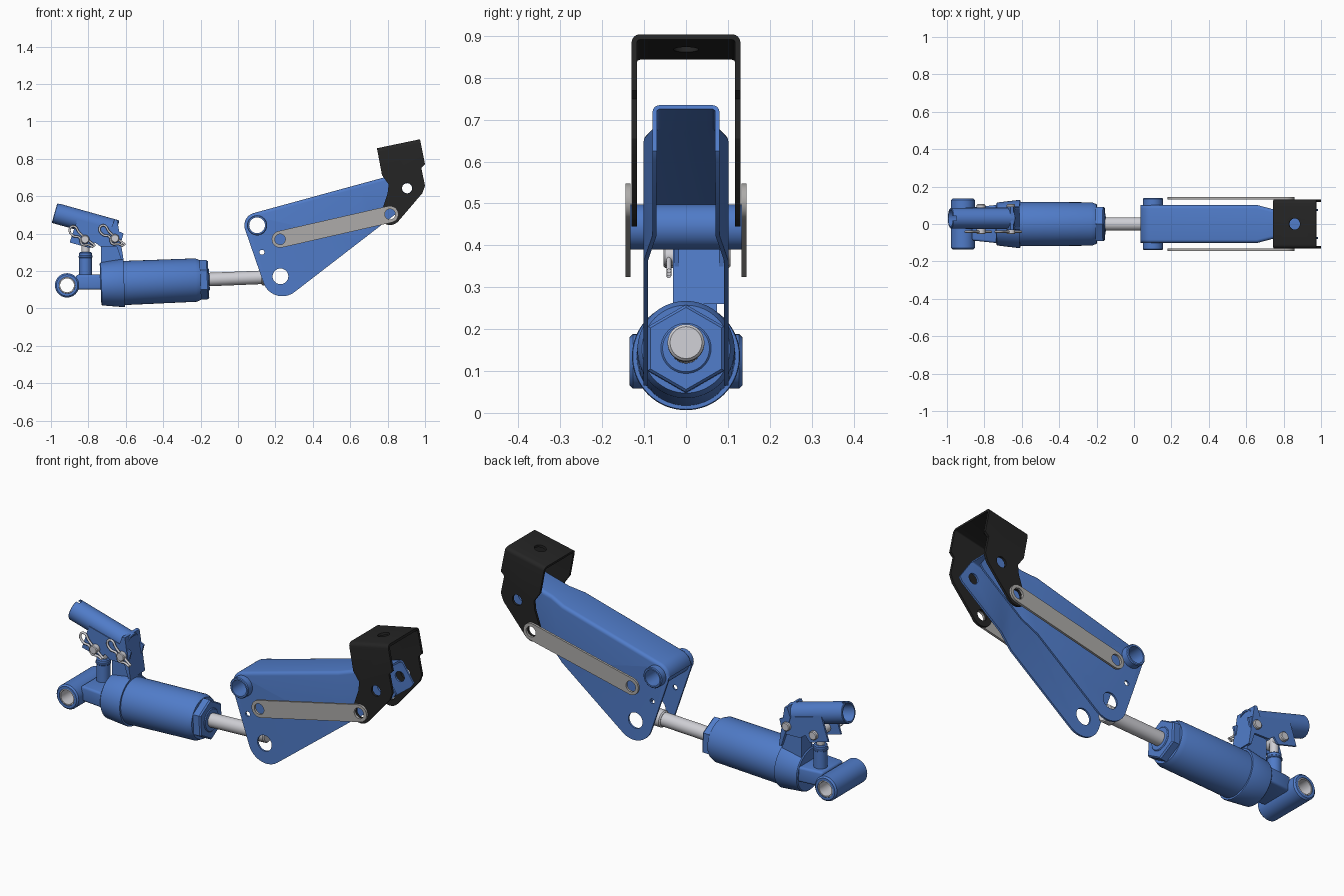
import bpy, bmesh, math
from mathutils import Vector, Matrix

if "Cube" in bpy.data.objects:
    bpy.data.objects.remove(bpy.data.objects["Cube"])


def material(name, c):
    m = bpy.data.materials.new(name)
    m.diffuse_color = (*c, 1)
    m.use_nodes = True
    m.node_tree.nodes["Principled BSDF"].inputs["Base Color"].default_value = m.diffuse_color
    return m


BLUE = material("blue_paint", (0.08, 0.20, 0.58))
BLACK = material("black_paint", (0.018, 0.018, 0.018))
STEEL = material("steel", (0.62, 0.62, 0.66))
GREY = material("grey_steel", (0.42, 0.41, 0.40))


def finish(bm, name, mat):
    me = bpy.data.meshes.new(name)
    bm.to_mesh(me)
    bm.free()
    ob = bpy.data.objects.new(name, me)
    bpy.context.collection.objects.link(ob)
    if mat:
        me.materials.append(mat)
    return ob


def lathe(name, prof, origin, direction, mat, n=40, ring=False):
    """Spin (distance, radius) points round an axis."""
    rot = Vector((1, 0, 0)).rotation_difference(Vector(direction)).to_matrix()
    bm = bmesh.new()
    rows = [[bm.verts.new(Vector(origin) + rot @ Vector((s, r * math.sin(a), r * math.cos(a))))
             for a in [2 * math.pi * i / n for i in range(n)]] for s, r in prof]
    pairs = list(zip(rows, rows[1:])) + ([(rows[-1], rows[0])] if ring else [])
    for a, b in pairs:
        for i in range(n):
            j = (i + 1) % n
            bm.faces.new((a[i], a[j], b[j], b[i]))
    bmesh.ops.remove_doubles(bm, verts=bm.verts, dist=1e-5)
    bmesh.ops.recalc_face_normals(bm, faces=bm.faces)
    return finish(bm, name, mat)


def rod(name, origin, direction, s0, s1, r, mat, b=0.004, n=40):
    return lathe(name, [(s0, 0), (s0, r - b), (s0 + b, r), (s1 - b, r), (s1, r - b), (s1, 0)],
                 origin, direction, mat, n)


def tube(name, origin, direction, s0, s1, r, ri, mat, b=0.004):
    return lathe(name, [(s0, ri), (s0, r - b), (s0 + b, r), (s1 - b, r), (s1, r - b), (s1, ri)],
                 origin, direction, mat, ring=True)


def prism_bm(poly, y0, y1):
    bm = bmesh.new()
    a = [bm.verts.new((x, y0, z)) for x, z in poly]
    b = [bm.verts.new((x, y1, z)) for x, z in poly]
    bm.faces.new(a)
    bm.faces.new(b)
    for i in range(len(poly)):
        j = (i + 1) % len(poly)
        bm.faces.new((a[i], a[j], b[j], b[i]))
    bmesh.ops.recalc_face_normals(bm, faces=bm.faces)
    return bm


def prism(name, poly, y0, y1, mat):
    return finish(prism_bm(poly, y0, y1), name, mat)


def arc(x, z, r, a0, a1, n=10):
    return [(x + r * math.cos(math.radians(a0 + (a1 - a0) * i / n)),
             z + r * math.sin(math.radians(a0 + (a1 - a0) * i / n))) for i in range(n + 1)]


def apply(ob, mod):
    bpy.context.view_layer.objects.active = ob
    bpy.ops.object.modifier_apply(modifier=mod.name)


def cut(ob, cutter):
    m = ob.modifiers.new("cut", 'BOOLEAN')
    m.operation, m.solver, m.object = 'DIFFERENCE', 'EXACT', cutter
    cutter.hide_render = True
    apply(ob, m)
    bpy.data.objects.remove(cutter)


def holes(ob, spots):
    for x, z, r in spots:
        cut(ob, rod("cutter", (x, 0, z), (0, 1, 0), -0.3, 0.3, r, None, 0.001, 32))


def folded_plate(name, bm, keep, radius, thick, mat):
    """Leave only the kept faces, round the folds and give it sheet thickness."""
    bmesh.ops.delete(bm, geom=[f for f in bm.faces if not keep(f)], context='FACES')
    folds = [e for e in bm.edges if len(e.link_faces) == 2
             and sum(abs(f.normal.y) > 0.7 for f in e.link_faces) == 1]
    bmesh.ops.bevel(bm, geom=folds, offset=radius, segments=4, profile=0.5,
                    affect='EDGES', clamp_overlap=False)
    ob = finish(bm, name, mat)
    m = ob.modifiers.new("sheet", 'SOLIDIFY')
    m.thickness, m.offset = thick, -1
    apply(ob, m)
    return ob


# Lifting arm: folded channel, narrower at the far end
outline = (arc(0.102, 0.444, 0.068, 196, 105) + [(0.91, 0.735), (0.985, 0.625), (0.97, 0.602)]
           + arc(0.237, 0.172, 0.107, -52, -164, 16))
bm = prism_bm(outline, -0.101, 0.101)
for x in (0.66, 0.74):
    bmesh.ops.bisect_plane(bm, geom=bm.verts[:] + bm.edges[:] + bm.faces[:],
                           plane_co=(x, 0, 0), plane_no=(1, 0, 0))
for v in bm.verts:
    if v.co.x > 0.7:
        v.co.y *= 0.79
bm.normal_update()
arm = folded_plate("lifting_arm", bm,
                   lambda f: abs(f.normal.y) > 0.7 or (f.normal.z > 0 and f.normal.x < 0.3),
                   0.018, 0.01, BLUE)
holes(arm, [(0.102, 0.444, 0.043), (0.227, 0.171, 0.042), (0.128, 0.30, 0.013),
            (0.904, 0.642, 0.027)])
tube("arm_pivot_tube", (0.102, 0, 0.444), (0, 1, 0), -0.138, 0.138, 0.054, 0.042, BLUE)

# Black saddle bracket
saddle = ([(0.743, 0.856), (0.973, 0.904), (1.0, 0.77), (0.98, 0.75), (1.0, 0.655), (0.985, 0.615)]
          + arc(0.813, 0.503, 0.058, -40, -165, 8)
          + [(0.80, 0.615), (0.805, 0.663), (0.77, 0.712)])
top = folded_plate("saddle_bracket", prism_bm(saddle, -0.13, 0.13),
                   lambda f: abs(f.normal.y) > 0.7 or f.calc_center_median().z > 0.87,
                   0.02, 0.013, BLACK)
holes(top, [(0.904, 0.642, 0.028), (0.813, 0.503, 0.028)])
cut(top, rod("cutter", (0.858, 0, 0.88), (-0.2, 0, 0.98), -0.06, 0.06, 0.03, None, 0.001, 32))

# Parallel links on both sides
for side, s in (("front", -1), ("back", 1)):
    link = prism("parallel_link_" + side, arc(0.225, 0.369, 0.045, 103, 283)
                 + arc(0.813, 0.503, 0.045, -77, 103), s * 0.132, s * 0.144, GREY)
    holes(link, [(0.225, 0.369, 0.028), (0.813, 0.503, 0.028)])

# Hydraulic cylinder, slightly tilted along its axis
O, D = (-0.914, 0, 0.123), Vector((1, 0, 0.041)).normalized()
lathe("cylinder_body", [(0.179, 0), (0.179, 0.110), (0.184, 0.115), (0.300, 0.129), (0.306, 0.127),
                        (0.306, 0.118), (0.69, 0.116), (0.715, 0.105), (0.715, 0)], O, D, BLUE, 64)
lathe("cylinder_nut", [(0.69, 0), (0.69, 0.105), (0.75, 0.105), (0.757, 0.098), (0.757, 0)],
      O, D, BLUE, 6)
rod("gland_ring", O, D, 0.75, 0.762, 0.06, BLUE)
rod("piston_rod", O, D, 0.74, 1.05, 0.036, STEEL)
rod("piston_rod_head", O, D, 1.04, 1.095, 0.044, STEEL, 0.006)

# Base eye with bushing, and the neck joining it to the cylinder
tube("base_eye", O, (0, 1, 0), -0.135, 0.135, 0.065, 0.044, BLUE, 0.008)
tube("base_bushing", O, (0, 1, 0), -0.133, 0.133, 0.0445, 0.037, STEEL, 0.002)
neck = [(-0.866, -0.088), (-0.715, -0.104), (-0.715, 0.104), (-0.866, 0.088)]
bm = prism_bm(neck, 0.10, 0.18)
bmesh.ops.bevel(bm, geom=bm.edges[:], offset=0.012, segments=3, profile=0.5, affect='EDGES')
ob = finish(bm, "base_neck", BLUE)
ob.data.transform(Matrix(((1, 0, 0, 0), (0, 0, 1, 0), (0, 1, 0, 0), (0, 0, 0, 1))))
ob.data.flip_normals()
cut(ob, rod("cutter", O, (0, 1, 0), -0.2, 0.2, 0.046, None))

# Hand pump: pedestal, plunger, handle socket with its cheeks
Y = 0.031
prism("pump_pedestal", [(-0.733, 0.18), (-0.733, 0.33), (-0.685, 0.34), (-0.67, 0.40),
                        (-0.635, 0.40), (-0.612, 0.20)], Y - 0.043, Y + 0.043, BLUE)
P = (-0.815, Y, 0)
rod("pump_barrel", P, (0, 0, 1), 0.16, 0.30, 0.034, BLUE, 0.005)
rod("pump_collar", P, (0, 0, 1), 0.27, 0.282, 0.038, BLUE, 0.003)
rod("pump_plunger", P, (0, 0, 1), 0.28, 0.40, 0.021, STEEL)
H, HD = (-0.981, Y, 0.510), Vector((0.963, 0, -0.27)).normalized()
socket = tube("handle_socket", H, HD, 0, 0.345, 0.055, 0.045, BLUE, 0.003)
cut(socket, prism("cutter", [(-1.05, 0.52), (-0.955, 0.52), (-0.94, 0.60), (-1.05, 0.60)],
                  Y - 0.012, Y + 0.012, None))
cheek = [(-0.86, 0.475), (-0.90, 0.352), (-0.79, 0.322), (-0.765, 0.352), (-0.735, 0.33),
         (-0.632, 0.328), (-0.612, 0.40), (-0.665, 0.425)]
for side, y in (("front", Y - 0.058), ("back", Y + 0.048)):
    prism("socket_cheek_" + side, cheek, y, y + 0.01, BLUE)
prism("pedestal_ear_plate", [(-0.68, 0.425), (-0.66, 0.475), (-0.645, 0.472), (-0.612, 0.26),
                             (-0.625, 0.26)], Y - 0.062, Y + 0.062, BLUE)

# Pump pins and their wire clips
for i, (x, z) in enumerate(((-0.818, 0.369), (-0.658, 0.374))):
    rod("pump_pin_%d" % (i + 1), (x, Y, z), (0, 1, 0), -0.085, 0.075, 0.023, STEEL)
    cu = bpy.data.curves.new("pin_clip", 'CURVE')
    cu.dimensions, cu.bevel_depth, cu.bevel_resolution, cu.resolution_u = '3D', 0.006, 2, 6
    sp = cu.splines.new('BEZIER')
    pts = [(0.055, -0.035), (-0.03, 0.035), (-0.06, 0.07), (-0.082, 0.055), (-0.065, 0.02),
           (-0.03, 0.01), (-0.015, -0.028), (0.02, -0.03), (0.045, -0.042)]
    sp.bezier_points.add(len(pts) - 1)
    for bp, (dx, dz) in zip(sp.bezier_points, pts):
        bp.co = (x + dx, Y - 0.072, z + dz)
        bp.handle_left_type = bp.handle_right_type = 'AUTO'
    cu.materials.append(STEEL)
    bpy.context.collection.objects.link(bpy.data.objects.new("pin_clip_%d" % (i + 1), cu))

# Smooth round surfaces, keep edges sharp
bpy.ops.object.select_all(action='DESELECT')
for ob in bpy.context.scene.objects:
    if ob.type == 'MESH':
        ob.select_set(True)
        bpy.context.view_layer.objects.active = ob
bpy.ops.object.shade_smooth_by_angle(angle=math.radians(30))
